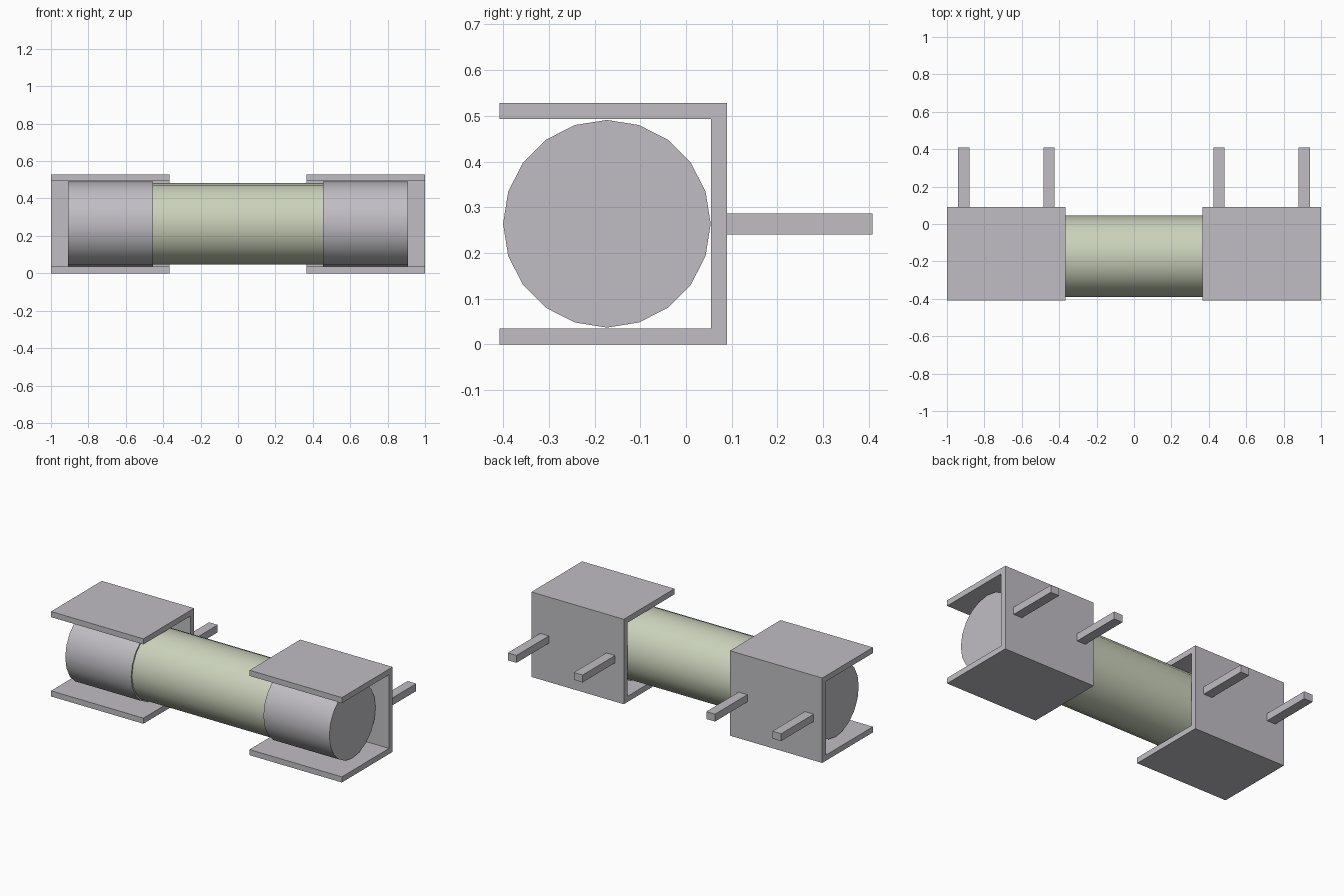
import bpy
import bmesh
from math import pi, radians
from mathutils import Matrix

if "Cube" in bpy.data.objects:
    bpy.data.objects.remove(bpy.data.objects["Cube"], do_unlink=True)


def make_material(name, rgb):
    mat = bpy.data.materials.new(name)
    mat.use_nodes = True
    mat.diffuse_color = (*rgb, 1)
    mat.node_tree.nodes["Principled BSDF"].inputs["Base Color"].default_value = (*rgb, 1)
    return mat


METAL = make_material("grey metal", (0.53, 0.515, 0.55))
GLASS = make_material("pale green glass", (0.59, 0.64, 0.49))

AXIS_Y, AXIS_Z = -0.173, 0.264
HEIGHT, FRONT, BACK, WALL = 0.528, -0.408, 0.09, 0.035


def finish(name, bm, mat):
    bmesh.ops.recalc_face_normals(bm, faces=bm.faces)
    mesh = bpy.data.meshes.new(name)
    bm.to_mesh(mesh)
    bm.free()
    mesh.materials.append(mat)
    obj = bpy.data.objects.new(name, mesh)
    bpy.context.collection.objects.link(obj)
    return obj


def prism(name, profile, x0, x1, mat):
    """Extrude a (y, z) outline along x."""
    bm = bmesh.new()
    face = bm.faces.new([bm.verts.new((x0, y, z)) for y, z in profile])
    out = bmesh.ops.extrude_face_region(bm, geom=[face])
    moved = [v for v in out["geom"] if isinstance(v, bmesh.types.BMVert)]
    bmesh.ops.translate(bm, vec=(x1 - x0, 0, 0), verts=moved)
    return finish(name, bm, mat)


def rod(name, radius, x0, x1, mat):
    """Smooth twenty-sided cylinder along x."""
    bm = bmesh.new()
    place = Matrix.Translation(((x0 + x1) / 2, AXIS_Y, AXIS_Z)) @ Matrix.Rotation(pi / 2, 4, "Y")
    bmesh.ops.create_cone(bm, cap_ends=True, segments=20, radius1=radius,
                          radius2=radius, depth=x1 - x0, matrix=place)
    obj = finish(name, bm, mat)
    bpy.ops.object.select_all(action="DESELECT")
    obj.select_set(True)
    bpy.context.view_layer.objects.active = obj
    bpy.ops.object.shade_smooth_by_angle(angle=radians(35))


# Glass tube
rod("glass_tube", 0.218, -0.47, 0.47, GLASS)

# C-shaped clip, open to the front
clip = [(FRONT, 0), (BACK, 0), (BACK, HEIGHT), (FRONT, HEIGHT),
        (FRONT, HEIGHT - WALL), (BACK - WALL, HEIGHT - WALL),
        (BACK - WALL, WALL), (FRONT, WALL)]
pin = [(BACK, 0.241), (0.408, 0.241), (0.408, 0.287), (BACK, 0.287)]

for side, s in (("left", 1), ("right", -1)):
    rod(f"{side}_end_cap", 0.227, *sorted((s * 0.455, s * 0.908)), METAL)
    prism(f"{side}_clip", clip, s * 0.365, s, METAL)
    # Solder pins behind each clip
    for place, x in (("inner", 0.455), ("outer", 0.91)):
        prism(f"{side}_{place}_pin", pin, s * x - 0.03, s * x + 0.03, METAL)
